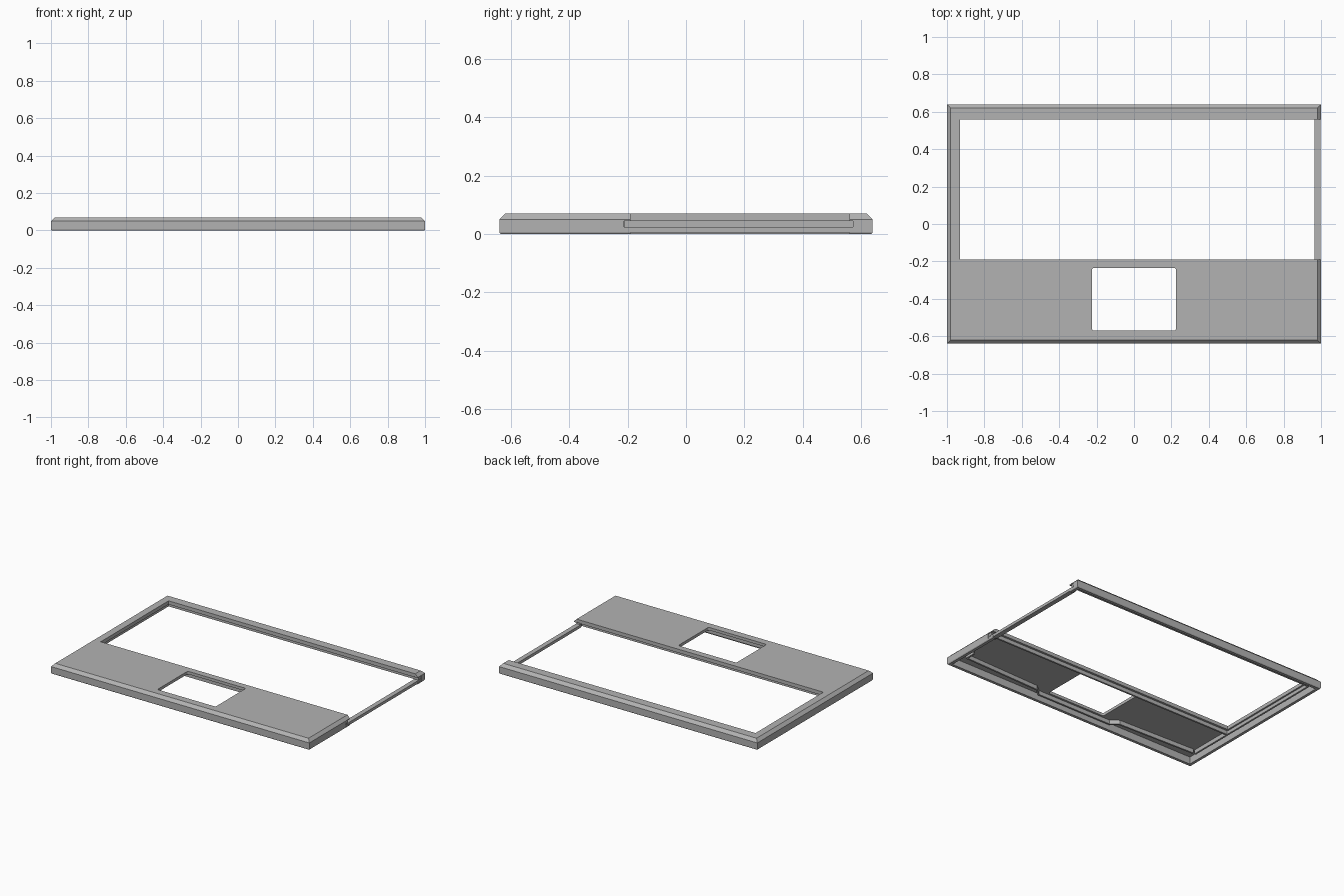
import bpy, bmesh, math
from mathutils import Vector

cube = bpy.data.objects.get("Cube")
if cube:
    bpy.data.objects.remove(cube, do_unlink=True)

grey = bpy.data.materials.new("plain_grey")
grey.use_nodes = True
grey.diffuse_color = (0.45, 0.45, 0.45, 1)
grey.node_tree.nodes["Principled BSDF"].inputs["Base Color"].default_value = (0.45, 0.45, 0.45, 1)


def finish(name, bm):
    bmesh.ops.recalc_face_normals(bm, faces=bm.faces)
    mesh = bpy.data.meshes.new(name)
    bm.to_mesh(mesh)
    bm.free()
    mesh.materials.append(grey)
    obj = bpy.data.objects.new(name, mesh)
    bpy.context.scene.collection.objects.link(obj)
    return obj


def box(name, x, y, z, corner=0):
    """Box from its limits, with optional rounded upright edges."""
    bm = bmesh.new()
    bmesh.ops.create_cube(bm, size=1)
    for v in bm.verts:
        v.co = [lim[0] if c < 0 else lim[1] for c, lim in zip(v.co, (x, y, z))]
    if corner:
        upright = [e for e in bm.edges if abs(e.verts[0].co.z - e.verts[1].co.z) > 0.001]
        bmesh.ops.bevel(bm, geom=upright, offset=corner, segments=3, affect='EDGES', profile=0.5)
    return finish(name, bm)


def cut(target, cutter):
    cutter.hide_render = True
    mod = target.modifiers.new("cut", 'BOOLEAN')
    mod.operation = 'DIFFERENCE'
    mod.solver = 'EXACT'
    mod.object = cutter
    bpy.context.view_layer.objects.active = target
    bpy.ops.object.modifier_apply(modifier=mod.name)
    bpy.data.objects.remove(cutter, do_unlink=True)


def rib(name, path, z, width=0.012):
    """Upright strip that follows a path on the underside."""
    pts = [Vector(p) for p in path]
    bm = bmesh.new()
    rows = []
    for i, p in enumerate(pts):
        along = (pts[min(i + 1, len(pts) - 1)] - pts[max(i - 1, 0)]).normalized()
        side = Vector((-along.y, along.x)) * width / 2
        rows.append([bm.verts.new((*(p + side * s), h))
                     for s, h in ((-1, z[0]), (1, z[0]), (1, z[1]), (-1, z[1]))])
    for a, b in zip(rows, rows[1:]):
        for k in range(4):
            bm.faces.new((a[k], a[(k + 1) % 4], b[(k + 1) % 4], b[k]))
    bm.faces.new(rows[0])
    bm.faces.new(rows[-1])
    return finish(name, bm)


# Case top with a chamfered upper rim
W, D, H, ROOF = 1.0, 0.64, 0.07, 0.05
bm = bmesh.new()
rings = []
for inset, z in ((0.004, 0), (0, 0.006), (0, 0.05), (0.02, H)):
    rings.append([bm.verts.new((sx * (W - inset), sy * (D - inset), z))
                  for sx, sy in ((-1, -1), (1, -1), (1, 1), (-1, 1))])
for a, b in zip(rings, rings[1:]):
    for k in range(4):
        bm.faces.new((a[k], a[(k + 1) % 4], b[(k + 1) % 4], b[k]))
bm.faces.new(rings[0])
bm.faces.new(rings[-1])
case = finish("case_top", bm)

# Hollow underside, large opening, small window and side pockets
cut(case, box("hollow_cutter", (-0.976, 0.976), (-0.616, 0.616), (-0.1, ROOF)))
cut(case, box("opening_cutter", (-0.93, 1.2), (-0.19, 0.56), (-0.1, 0.2)))
cut(case, box("window_cutter", (-0.225, 0.225), (-0.57, -0.235), (-0.1, 0.2), 0.012))
for y in ((-0.24, -0.18), (0.55, 0.6)):
    cut(case, box("pocket_cutter", (0.95, 1.1), y, (0.012, 0.045)))

# Side bar with screwed end tabs
box("side_bar", (0.965, 0.998), (-0.215, 0.575), (0.005, 0.025))
for place, y in (("front", (-0.24, -0.212)), ("back", (0.572, 0.6))):
    box(place + "_bar_tab", (0.965, 0.996), y, (0.012, 0.045))
    bm = bmesh.new()
    bmesh.ops.create_cone(bm, cap_ends=True, segments=16, radius1=0.007, radius2=0.007, depth=0.006)
    for v in bm.verts:
        v.co = (v.co.z + 0.996, v.co.x + sum(y) / 2, v.co.y + 0.027)
    finish(place + "_bar_screw", bm)

# Lips under the opening edges
lip = (0.045, 0.052)
box("opening_front_lip", (-0.94, 0.96), (-0.205, -0.19), lip)
box("opening_back_lip", (-0.94, 0.97), (0.56, 0.575), lip)
box("opening_left_lip", (-0.945, -0.93), (-0.2, 0.57), lip)

# Stiffening ribs under the plate
deep = (0.022, ROOF + 0.002)
half = [(0.93, -0.53), (0.34, -0.55), (0.29, -0.59)]
rib("front_rib", half + [(-x, y) for x, y in reversed(half)], deep)
rib("left_rib", [(-0.947, -0.53), (-0.947, 0.58)], deep)
rib("middle_rib", [(-0.94, -0.215), (0.955, -0.215)], deep)
rib("back_rib", [(-0.947, 0.582), (0.97, 0.582)], deep)
rib("right_rib", [(0.93, -0.53), (0.93, -0.46)], deep)
